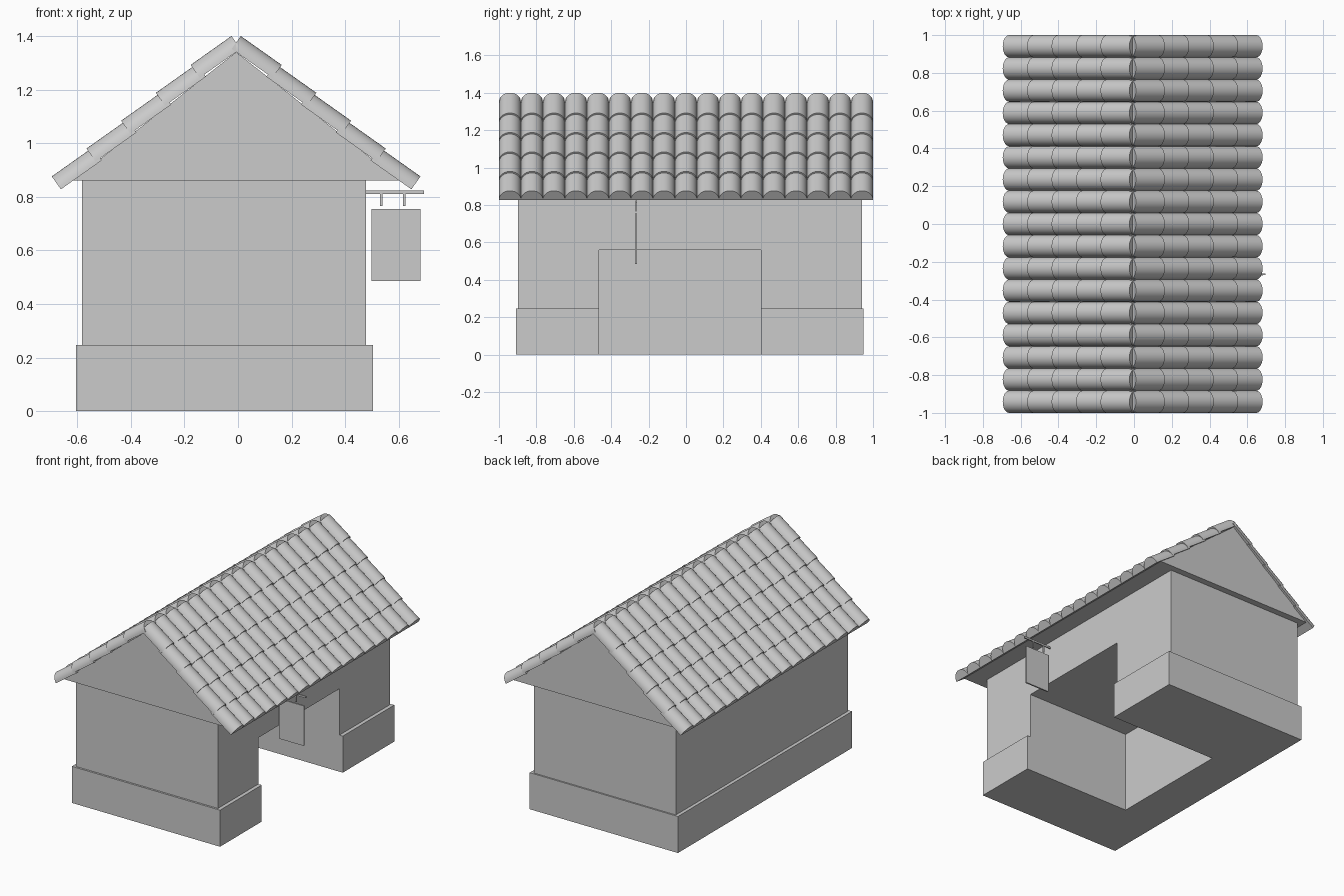
import bpy, bmesh, math
from mathutils import Vector

cube = bpy.data.objects.get("Cube")
if cube:
    bpy.data.objects.remove(cube, do_unlink=True)

grey = bpy.data.materials.new("plain_grey")
grey.use_nodes = True
colour = (0.6, 0.6, 0.6, 1)
grey.diffuse_color = colour
next(n for n in grey.node_tree.nodes
     if n.type == 'BSDF_PRINCIPLED').inputs["Base Color"].default_value = colour


def add_object(name, mesh):
    obj = bpy.data.objects.new(name, mesh)
    bpy.context.collection.objects.link(obj)
    return obj


def extrude_mesh(name, points, direction, smooth_angle=None):
    """Solid made by extruding a flat outline along a direction."""
    bm = bmesh.new()
    face = bm.faces.new([bm.verts.new(p) for p in points])
    ext = bmesh.ops.extrude_face_region(bm, geom=[face], use_keep_orig=True)
    bmesh.ops.translate(bm, vec=Vector(direction),
                        verts=[g for g in ext["geom"] if isinstance(g, bmesh.types.BMVert)])
    bmesh.ops.recalc_face_normals(bm, faces=bm.faces)
    if smooth_angle:
        for f in bm.faces:
            f.smooth = True
        for e in bm.edges:
            e.smooth = e.calc_face_angle(0) < smooth_angle
    mesh = bpy.data.meshes.new(name)
    bm.to_mesh(mesh)
    bm.free()
    mesh.materials.append(grey)
    return mesh


def box(name, x0, x1, y0, y1, z0, z1):
    outline = [(x0, y0, z0), (x1, y0, z0), (x1, y1, z0), (x0, y1, z0)]
    return add_object(name, extrude_mesh(name, outline, (0, 0, z1 - z0)))


# Plinth and walls, with the side opening cut through both
plinth = box("plinth", -0.605, 0.503, -0.91, 0.95, 0, 0.247)
walls = box("walls", -0.582, 0.478, -0.897, 0.94, 0.247, 0.86)
cutter = box("opening_cutter", -0.32, 0.7, -0.465, 0.4, -0.1, 0.56)
cutter.hide_render = True
cutter.hide_viewport = True
cutter.display_type = 'WIRE'
for part in (plinth, walls):
    cut = part.modifiers.new("opening", 'BOOLEAN')
    cut.operation = 'DIFFERENCE'
    cut.solver = 'EXACT'
    cut.object = cutter

# Gable roof core
ridge_x = -0.007
gable = [(ridge_x - 0.61, -0.98, 0.86), (ridge_x + 0.61, -0.98, 0.86), (ridge_x, -0.98, 1.34)]
add_object("gable_roof", extrude_mesh("gable_roof", gable, (0, 1.965, 0)))

# Half-round roof tile, running uphill along its own x axis
columns, rows = 17, 5
pitch = 2 / columns
radius = pitch / 2
segments = 16
arc = [math.pi * i / segments for i in range(segments + 1)]
tile = extrude_mesh("roof_tile", [(0, radius * math.cos(a), radius * math.sin(a)) for a in arc],
                    (0.187, 0, 0), smooth_angle=math.radians(40))

# Overlapping tile rows on both slopes
for side, label in ((1, "left"), (-1, "right")):
    for row in range(rows):
        obj = add_object(f"{label}_tile_row_{row + 1}", tile)
        obj.location = (ridge_x + side * (0.654 - 0.1295 * row),
                        side * (1 - radius), 0.828 + 0.104 * row)
        obj.rotation_euler = (0, math.radians(-35.3), math.pi if side > 0 else 0)
        if side < 0:
            obj.location.y = -(1 - radius)
        array = obj.modifiers.new("columns", 'ARRAY')
        array.count = columns
        array.use_relative_offset = False
        array.use_constant_offset = True
        array.constant_offset_displace = (0, pitch, 0)

# Hanging sign beside the opening
sign_y = -0.267
box("sign_arm", 0.475, 0.695, sign_y - 0.004, sign_y + 0.004, 0.811, 0.823)
for i, x in enumerate((0.535, 0.62)):
    box(f"sign_hanger_{i + 1}", x - 0.005, x + 0.005, sign_y - 0.003, sign_y + 0.003, 0.765, 0.811)
box("sign_board", 0.498, 0.682, sign_y - 0.005, sign_y + 0.005, 0.485, 0.755)
